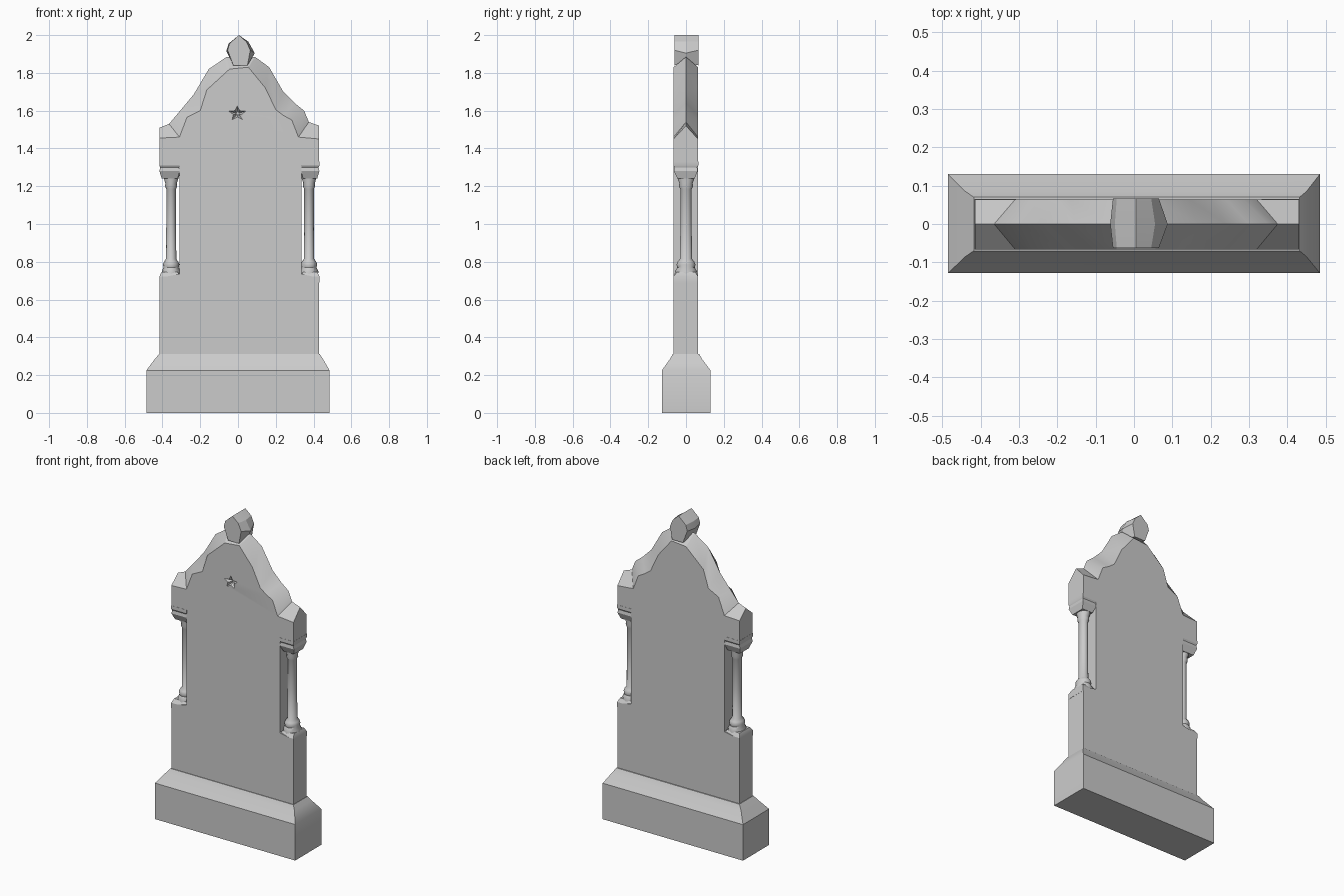
import bpy, bmesh, math

if "Cube" in bpy.data.objects:
    bpy.data.objects.remove(bpy.data.objects["Cube"], do_unlink=True)

stone = bpy.data.materials.new("grey_stone")
stone.use_nodes = True
GREY = (0.6, 0.6, 0.6, 1)
stone.diffuse_color = GREY
stone.node_tree.nodes["Principled BSDF"].inputs["Base Color"].default_value = GREY


def loft(name, rings, angle=25):
    """Skin between closed rings of points and cap both ends."""
    bm = bmesh.new()
    loops = [[bm.verts.new(p) for p in ring] for ring in rings]
    for a, b in zip(loops, loops[1:]):
        for i in range(len(a)):
            j = (i + 1) % len(a)
            bm.faces.new((a[i], a[j], b[j], b[i]))
    bm.faces.new(loops[0])
    bm.faces.new(loops[-1])
    bmesh.ops.recalc_face_normals(bm, faces=bm.faces)
    mesh = bpy.data.meshes.new(name)
    bm.to_mesh(mesh)
    bm.free()
    mesh.materials.append(stone)
    obj = bpy.data.objects.new(name, mesh)
    bpy.context.collection.objects.link(obj)
    bpy.ops.object.select_all(action="DESELECT")
    obj.select_set(True)
    bpy.context.view_layer.objects.active = obj
    bpy.ops.object.shade_smooth_by_angle(angle=math.radians(angle))
    return obj


def rect(x0, x1, y0, y1, z):
    return [(x0, y0, z), (x1, y0, z), (x1, y1, z), (x0, y1, z)]


def slices(name, face, ridge, y0, y1, angle=25):
    """Upright slab: front outline, central ridge outline, back outline."""
    return loft(name, [[(x, y, z) for x, z in pts]
                       for pts, y in ((face, y0), (ridge, 0), (face, y1))], angle)


# plinth with a sloping, slightly coved top
loft("plinth", [rect(-.485, .485, -.128, .13, 0), rect(-.485, .485, -.128, .13, .225),
                rect(-.44, .45, -.085, .085, .285), rect(-.418, .432, -.07, .07, .312)], 32)

# slab: straight sides with column niches, then a lobed gable
right_side = [(.43, .3), (.43, .715), (.335, .735), (.335, 1.32), (.43, 1.32)]
left_side = [(-.415, 1.32), (-.31, 1.32), (-.31, .735), (-.415, .715), (-.415, .3)]
gable_face = [(.43, 1.45), (.32, 1.46), (.285, 1.55), (.24, 1.575), (.20, 1.605), (.145, 1.72),
              (.055, 1.83), (-.045, 1.82), (-.165, 1.71), (-.20, 1.6), (-.27, 1.565),
              (-.31, 1.46), (-.415, 1.455)]
gable_ridge = [(.43, 1.52), (.375, 1.54), (.35, 1.6), (.30, 1.64), (.24, 1.7), (.165, 1.83),
               (.09, 1.885), (-.06, 1.885), (-.155, 1.82), (-.235, 1.685), (-.31, 1.595),
               (-.365, 1.53), (-.415, 1.51)]
slab = slices("headstone_slab", right_side + gable_face + left_side,
              right_side + gable_ridge + left_side, -.066, .064)

# small worn star carved into the front of the gable
star = [(-.005 + r * math.sin(a), 1.585 + r * .85 * math.cos(a))
        for k in range(10) for a in [k * math.pi / 5] for r in [(.065, .03)[k % 2]]]
cutter = loft("star_cutter", [[(x, -.08, z) for x, z in star],
                              [(x * .25, -.042, 1.585 + (z - 1.585) * .25) for x, z in star]])
cutter.hide_render = True
cut = slab.modifiers.new("star_recess", "BOOLEAN")
cut.operation = "DIFFERENCE"
cut.solver = "EXACT"
cut.object = cutter
bpy.context.view_layer.objects.active = slab
bpy.ops.object.modifier_apply(modifier=cut.name)
bpy.data.objects.remove(cutter, do_unlink=True)

# finial: faceted bud on the peak
bud = [(-.025, 1.84), (.05, 1.84), (.065, 1.92), (.045, 1.965), (.005, 2), (-.045, 1.955), (-.055, 1.92)]
bud_mid = [(-.03, 1.85), (.06, 1.85), (.088, 1.905), (.055, 1.965), (.005, 2), (-.05, 1.955), (-.062, 1.915)]
slices("finial", bud, bud_mid, -.062, .066, 20)

# columns: turned base and shaft, flared capital, square abacus
PROFILE = [(.05, .715), (.052, .75), (.042, .77), (.046, .785), (.04, .8), (.029, .815),
           (.027, 1.0), (.027, 1.185), (.034, 1.2), (.032, 1.215), (.05, 1.27), (.05, 1.29)]
SIDES = 12
for side, cx, x0, x1 in (("left", .376, .333, .431), ("right", -.354, -.416, -.308)):
    rings = [[(cx + r * .95 * math.cos(k * math.tau / SIDES), r * 1.1 * math.sin(k * math.tau / SIDES), z)
              for k in range(SIDES)] for r, z in PROFILE]
    loft(side + "_column", rings, 40)
    loft(side + "_abacus", [rect(x0 + .012, x1 - .012, -.045, .045, 1.24),
                            rect(x0, x1, -.064, .062, 1.28),
                            rect(x0 + .004, x1 - .004, -.061, .059, 1.3),
                            rect(x0, x1, -.067, .065, 1.31),
                            rect(x0, x1, -.067, .065, 1.33)])
    loft(side + "_column_foot", [rect(x0, x1, -.066, .064, .69), rect(x0, x1, -.066, .064, .722),
                                 rect(x0 + .01, x1 - .01, -.05, .05, .745)])
